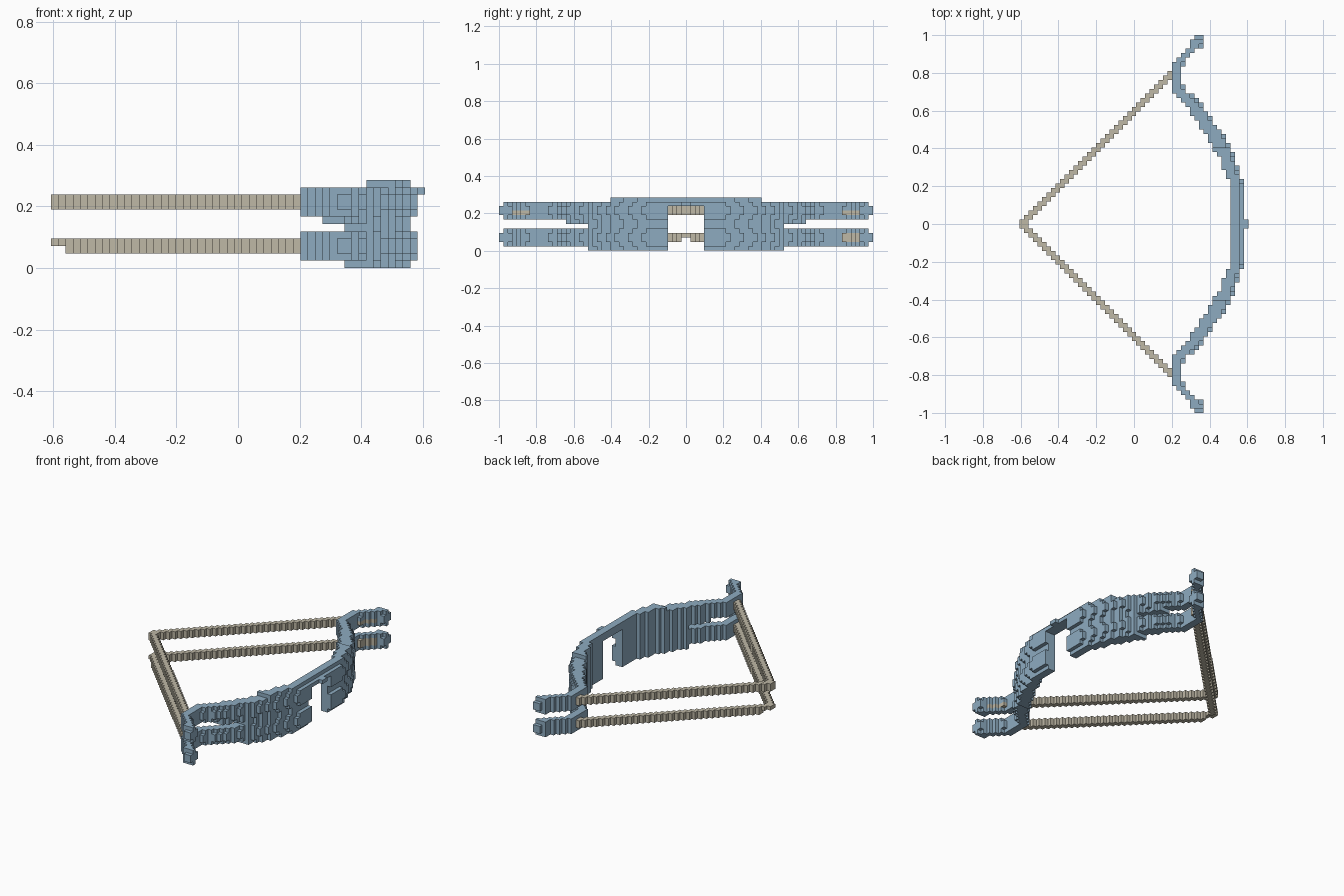
import bpy
import bmesh

CELL = 2 / 84          # edge of one block
NX, HALF = 51, 42      # blocks across x, blocks per half along y

if "Cube" in bpy.data.objects:
    bpy.data.objects.remove(bpy.data.objects["Cube"], do_unlink=True)


def material(name, rgb):
    mat = bpy.data.materials.new(name)
    mat.use_nodes = True
    mat.diffuse_color = (*rgb, 1)
    mat.node_tree.nodes["Principled BSDF"].inputs["Base Color"].default_value = (*rgb, 1)
    return mat


BLUE = material("steel blue", (0.27, 0.41, 0.53))
TAN = material("cord tan", (0.52, 0.48, 0.38))

# Top-view outline of one limb: distance from centre, inner edge, outer edge (in blocks)
PROFILE = [(0, 47, 50), (.21, 47, 50), (.26, 46, 49), (.35, 44.5, 48),
           (.45, 42, 46), (.55, 39.5, 43), (.65, 36, 40), (.70, 34, 37.5),
           (.74, 34, 36), (.82, 33.6, 36), (.86, 35, 37), (.92, 37, 39.5),
           (.95, 38, 41), (1, 39, 41)]


def limb_edges(y):
    for (y0, a0, b0), (y1, a1, b1) in zip(PROFILE, PROFILE[1:]):
        if y <= y1:
            t = (y - y0) / (y1 - y0)
            return a0 + (a1 - a0) * t, b0 + (b1 - b0) * t


def limb_layers(y):
    """Block layers filled at this distance from the centre."""
    if y < .095:
        return [10, 11]
    if y < .40:
        return range(12)
    if y < .52:
        return range(11)
    if y < .64:
        return [1, 2, 3, 4, 6, 7, 8, 9, 10]
    if y < .97:
        return [1, 2, 3, 4, 7, 8, 9, 10]
    return [2, 3, 8, 9]


def mirrored(h):
    return HALF + h, HALF - 1 - h


def block_object(name, cells, mats):
    """Build the outer skin of a set of blocks; cells maps position to material slot."""
    bm = bmesh.new()
    verts = {}

    def corner(p):
        if p not in verts:
            verts[p] = bm.verts.new(((p[0] - NX / 2) * CELL, (p[1] - HALF) * CELL, p[2] * CELL))
        return verts[p]

    for cell, slot in cells.items():
        for axis in range(3):
            for side in (0, 1):
                near = list(cell)
                near[axis] += 2 * side - 1
                if tuple(near) in cells:
                    continue
                u, v = (axis + 1) % 3, (axis + 2) % 3
                ring = []
                for du, dv in ((0, 0), (1, 0), (1, 1), (0, 1)):
                    p = list(cell)
                    p[axis] += side
                    p[u] += du
                    p[v] += dv
                    ring.append(corner(tuple(p)))
                face = bm.faces.new(ring if side else ring[::-1])
                face.material_index = slot
    mesh = bpy.data.meshes.new(name)
    bm.to_mesh(mesh)
    bm.free()
    for mat in mats:
        mesh.materials.append(mat)
    obj = bpy.data.objects.new(name, mesh)
    bpy.context.collection.objects.link(obj)
    return obj


# Bow body: double limbs joined by a riser with an open grip
body = {}
for h in range(HALF):
    y = (h + .5) * CELL
    inner, outer = limb_edges(y)
    for k in limb_layers(y):
        # Round each limb off towards its upper and lower edge
        inset = .3 * min(abs(k - 2.5), abs(k - 8.5)) - .15
        lo, hi = round(inner), round(outer - inset)
        hi = max(hi, lo + 2)
        for j in mirrored(h):
            for i in range(lo, hi):
                # Cord showing on the outer side of the nocks
                cord = .84 < y < .92 and i == hi - 1 and (
                    k == 8 or (k in (2, 3) and j > HALF))
                body[i, j, k] = int(cord)

# Arrow sight nub on the riser
for j in mirrored(0):
    body[50, j, 10] = 0

block_object("bow_body", body, [BLUE, TAN])

# Two drawn strings, each a V of stepped blocks
for name, layers in (("lower_string", (2, 3)), ("upper_string", (8, 9))):
    string = {}
    for i in range(35):
        for h in {max(i - 1, 0), min(i, 33)}:
            for j in mirrored(h):
                for k in layers:
                    if (k == 2 and i < 2) or (i, j, k) in body:
                        continue
                    string[i, j, k] = 0
    block_object(name, string, [TAN])
